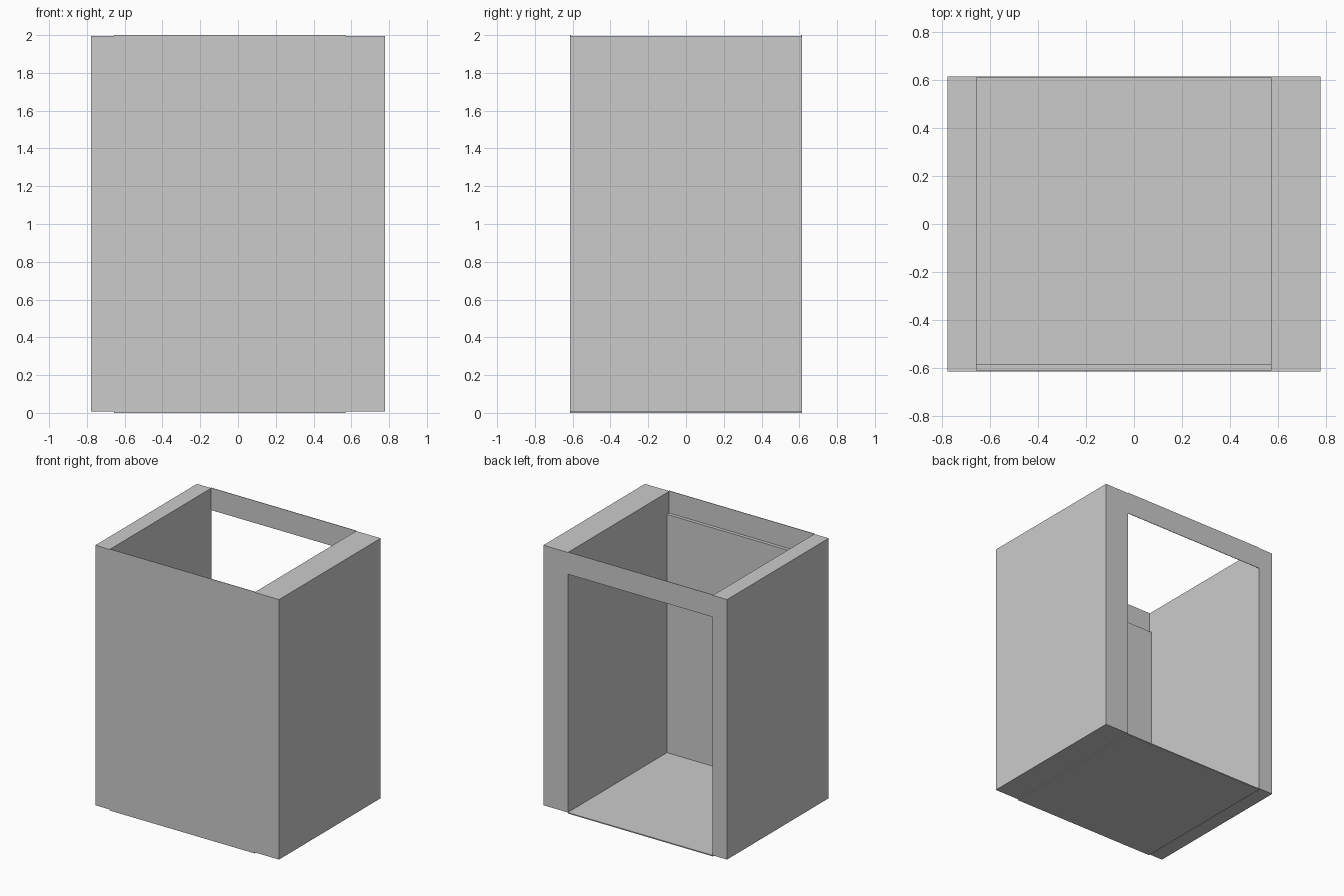
import bpy

if "Cube" in bpy.data.objects:
    bpy.data.objects.remove(bpy.data.objects["Cube"])

def box(name, x, y, z):
    """Axis-aligned block from (min, max) pairs."""
    bpy.ops.mesh.primitive_cube_add(size=1, location=[(a + b) / 2 for a, b in (x, y, z)])
    ob = bpy.context.object
    ob.name = name
    ob.scale = [b - a for a, b in (x, y, z)]
    bpy.ops.object.transform_apply(location=False, rotation=False, scale=True)
    return ob

X0, X1 = -0.777, 0.777      # outer width
I0, I1 = -0.656, 0.570      # inner faces of the side walls
Y = 0.614                   # half depth
RAIL = 1.83                 # underside of the top rails
T = 0.004                   # sheet thickness

# thick side walls
box("left_wall", (X0, I0), (-Y, Y), (0.008, 1.996))
box("right_wall", (I1, X1), (-Y, Y), (0.008, 1.996))

# front panel, with a thin rail above its ledge
box("front_panel", (I0, I1), (-Y, -0.584), (0.008, RAIL))
box("front_rail", (I0, I1), (-Y, -Y + T), (RAIL, 2.0))

# thin rail over the open back
box("back_rail", (I0, I1), (Y - T, Y), (RAIL, 2.0))

# floor sheet, slightly below the walls
box("floor", (I0, I1), (-Y, Y), (0.0, 0.008))
